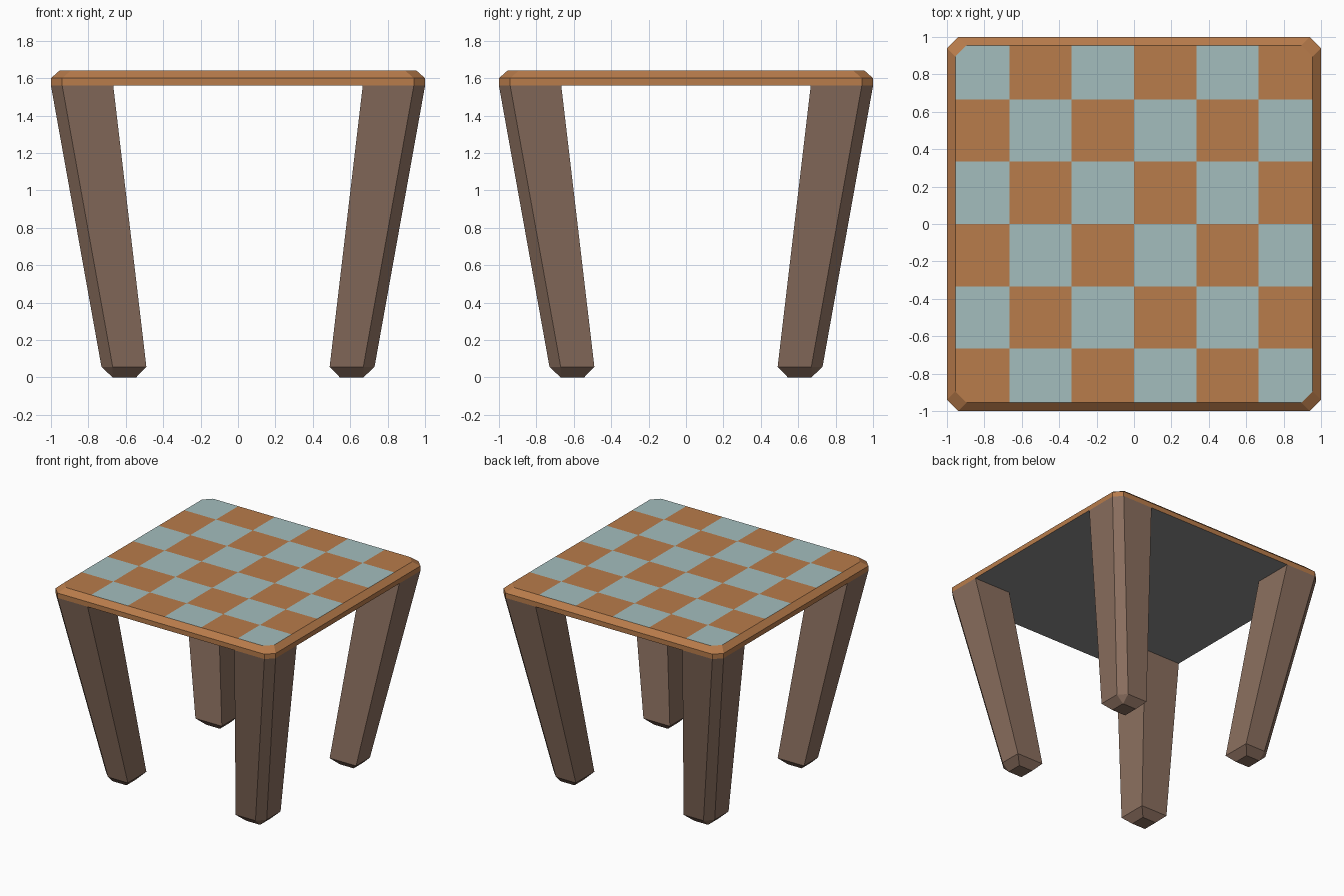
import bpy, bmesh
from mathutils import Vector

if "Cube" in bpy.data.objects:
    bpy.data.objects.remove(bpy.data.objects["Cube"])


def material(name, rgb):
    m = bpy.data.materials.new(name)
    m.diffuse_color = (*rgb, 1)
    m.use_nodes = True
    m.node_tree.nodes["Principled BSDF"].inputs["Base Color"].default_value = m.diffuse_color
    return m


wood = material("warm_wood", (0.48, 0.20, 0.07))
teal = material("pale_teal", (0.37, 0.51, 0.51))
dark = material("leg_wood", (0.26, 0.16, 0.115))
grey = material("underside_grey", (0.27, 0.27, 0.27))


def finish(bm, name, mats):
    me = bpy.data.meshes.new(name)
    bm.to_mesh(me)
    bm.free()
    for m in mats:
        me.materials.append(m)
    ob = bpy.data.objects.new(name, me)
    bpy.context.collection.objects.link(ob)
    return ob


def octagon(bm, a, c, z):
    pts = [(a, -c), (a, c), (c, a), (-c, a), (-a, c), (-a, -c), (-c, -a), (c, -a)]
    return [bm.verts.new((x, y, z)) for x, y in pts]


def bridge(bm, lo, hi):
    n = len(lo)
    for i in range(n):
        j = (i + 1) % n
        bm.faces.new((lo[i], lo[j], hi[j], hi[i]))


# Tabletop slab with clipped corners and a bevelled upper edge
bm = bmesh.new()
low = octagon(bm, 1.0, 0.94, 1.56)
mid = octagon(bm, 1.0, 0.94, 1.60)
top = octagon(bm, 0.955, 0.895, 1.64)
bridge(bm, low, mid)
bridge(bm, mid, top)
under = bm.faces.new(low[::-1])
under.material_index = 2
bm.faces.new(top)

# Checkerboard: slice the top face into squares, colour by parity
for axis in (Vector((1, 0, 0)), Vector((0, 1, 0))):
    for k in range(-2, 3):
        faces = [f for f in bm.faces
                 if all(v.co.z > 1.639 for v in f.verts)]
        geom = faces + list({e for f in faces for e in f.edges}) \
            + list({v for f in faces for v in f.verts})
        bmesh.ops.bisect_plane(bm, geom=geom, plane_co=axis * (k / 3), plane_no=axis)
for f in bm.faces:
    if all(v.co.z > 1.639 for v in f.verts):
        c = f.calc_center_median()
        col, row = int((c.x + 1) * 3), int((c.y + 1) * 3)
        f.material_index = (col + row) % 2
finish(bm, "tabletop", [wood, teal, grey])


# Tapered, splayed leg with a clipped outer corner and a bevelled foot
def leg(name, sx, sy):
    bm = bmesh.new()

    def ring(inner, clip, outer, z):
        pts = [(inner, inner), (outer, inner), (outer, clip), (clip, outer), (inner, outer)]
        return [bm.verts.new((x * sx, y * sy, z)) for x, y in pts]

    head = ring(0.667, 0.94, 1.0, 1.56)
    ankle = ring(0.49, 0.67, 0.73, 0.057)
    bridge(bm, ankle, head)
    bm.faces.new(head)
    i, o = 0.545, 0.67
    sole = [bm.verts.new((x * sx, y * sy, 0))
            for x, y in ((i, i), (o, i), (o, o), (i, o))]
    a, b, c, d, e = ankle
    s0, s1, s2, s3 = sole
    for f in ((s0, s1, b, a), (s1, s2, c, b), (s2, d, c), (s2, s3, e, d),
              (s3, s0, a, e), (s3, s2, s1, s0)):
        bm.faces.new(f)
    bmesh.ops.recalc_face_normals(bm, faces=bm.faces)
    finish(bm, name, [dark])


for sx, side in ((-1, "left"), (1, "right")):
    for sy, end in ((-1, "front"), (1, "back")):
        leg(f"{end}_{side}_leg", sx, sy)
